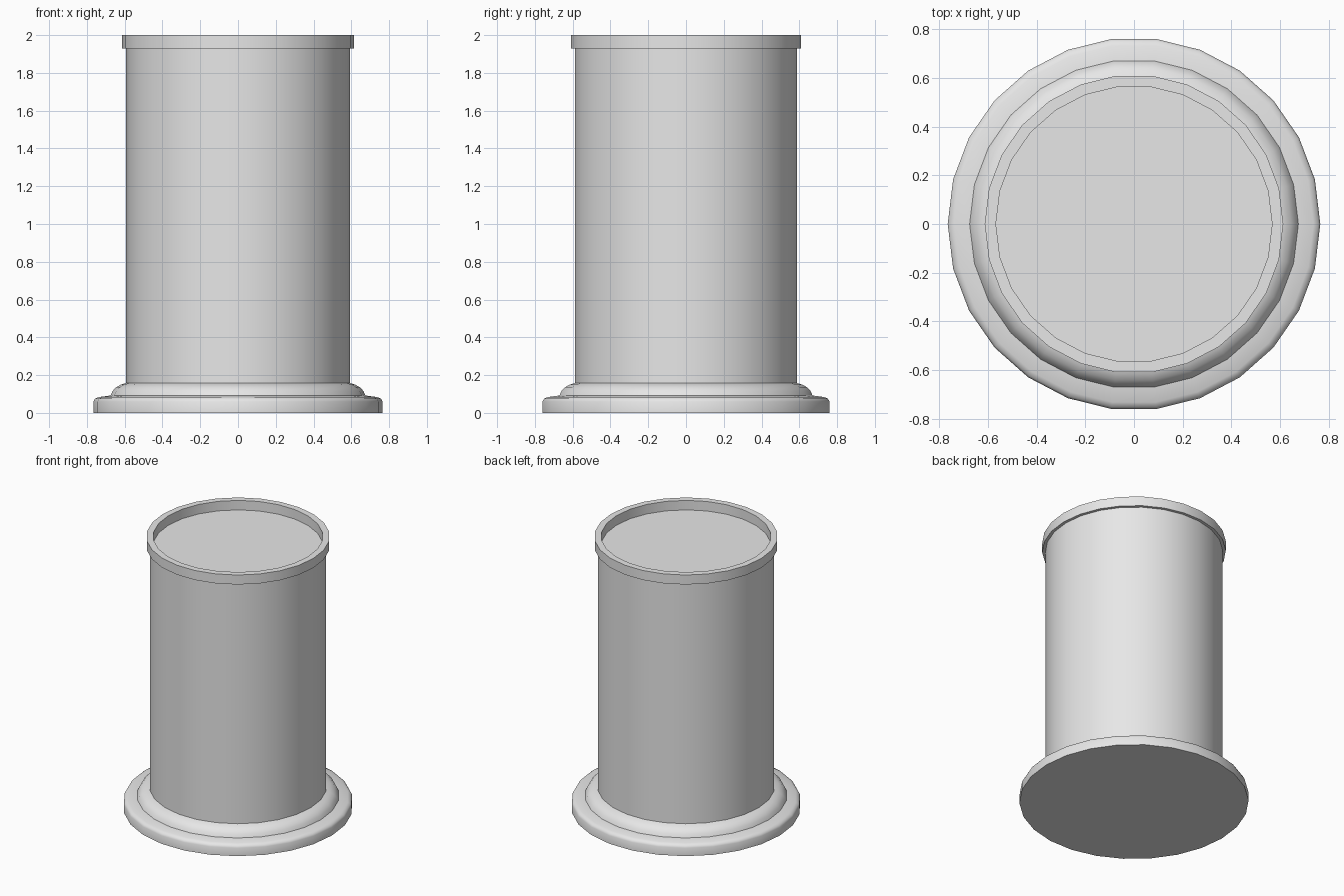
import bpy
import bmesh
from math import cos, sin, pi, radians

SIDES = 26

cube = bpy.data.objects.get("Cube")
if cube:
    bpy.data.objects.remove(cube, do_unlink=True)

grey = bpy.data.materials.new("plain grey")
grey.use_nodes = True
grey.diffuse_color = (0.8, 0.8, 0.8, 1)
grey.node_tree.nodes["Principled BSDF"].inputs["Base Color"].default_value = (0.8, 0.8, 0.8, 1)


def lathe(name, profile, cap_bottom=False, cap_top=False):
    """Turn a (radius, height) profile around the z axis."""
    bm = bmesh.new()
    rings = [[bm.verts.new((r * cos(2 * pi * i / SIDES), r * sin(2 * pi * i / SIDES), z))
              for i in range(SIDES)] for r, z in profile]
    for low, high in zip(rings, rings[1:]):
        for i in range(SIDES):
            j = (i + 1) % SIDES
            bm.faces.new((low[i], low[j], high[j], high[i]))
    if cap_bottom:
        bm.faces.new(rings[0][::-1])
    if cap_top:
        bm.faces.new(rings[-1])
    mesh = bpy.data.meshes.new(name)
    bm.to_mesh(mesh)
    bm.free()
    mesh.materials.append(grey)
    obj = bpy.data.objects.new(name, mesh)
    bpy.context.collection.objects.link(obj)
    bpy.ops.object.select_all(action="DESELECT")
    obj.select_set(True)
    bpy.context.view_layer.objects.active = obj
    bpy.ops.object.shade_smooth_by_angle(angle=radians(42))
    return obj


# Round foot with a softened upper edge
lathe("foot", [(0.765, 0), (0.765, 0.06), (0.757, 0.075), (0.737, 0.084), (0.675, 0.092)],
      cap_bottom=True)

# Rounded moulding between foot and column
lathe("base_moulding", [(0.675, 0.092), (0.664, 0.116), (0.645, 0.136), (0.62, 0.15), (0.592, 0.158)])

# Column with its flat top
lathe("column", [(0.592, 0.158), (0.592, 1.93)], cap_top=True)

# Raised rim around the sunken top
lathe("rim", [(0.592, 1.93), (0.613, 1.93), (0.613, 2), (0.567, 2), (0.567, 1.93)])
